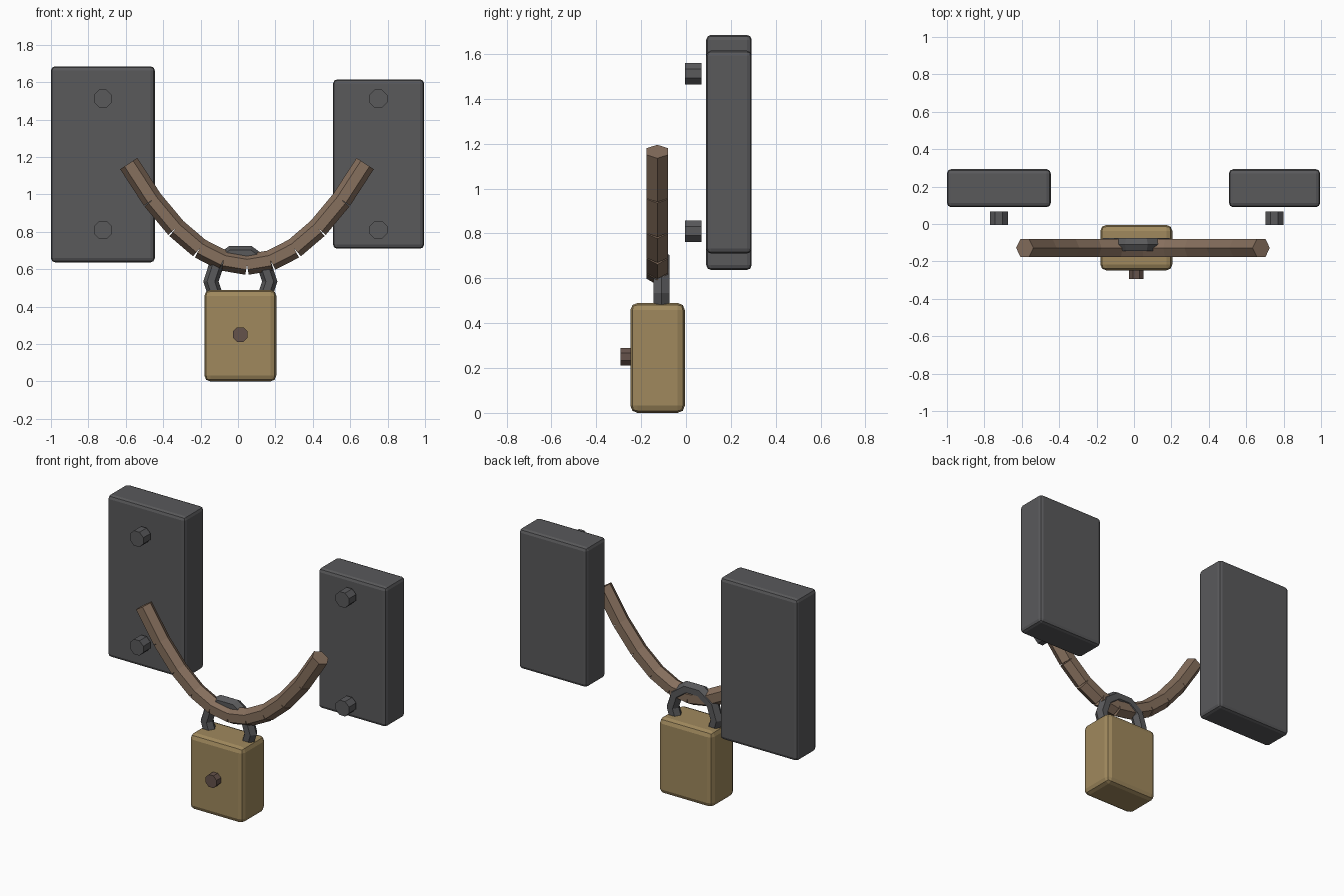
import bpy, math
from mathutils import Vector, Matrix

if "Cube" in bpy.data.objects:
    bpy.data.objects.remove(bpy.data.objects["Cube"])


def material(name, rgb):
    m = bpy.data.materials.new(name)
    m.diffuse_color = (*rgb, 1)
    m.use_nodes = True
    m.node_tree.nodes["Principled BSDF"].inputs["Base Color"].default_value = m.diffuse_color
    return m


IRON = material("dark_iron", (0.10, 0.10, 0.105))
BRASS = material("brass", (0.35, 0.25, 0.11))
WOOD = material("brown", (0.24, 0.16, 0.11))
RUST = material("rust", (0.13, 0.085, 0.07))


def finish(name, mat):
    ob = bpy.context.object
    ob.name = name
    ob.data.materials.append(mat)
    return ob


def box(name, lo, hi, bevel, mat):
    lo, hi = Vector(lo), Vector(hi)
    bpy.ops.mesh.primitive_cube_add(size=1, location=(lo + hi) / 2)
    ob = finish(name, mat)
    ob.data.transform(Matrix.Diagonal((*(hi - lo), 1)))
    mod = ob.modifiers.new("rounded_edges", 'BEVEL')
    mod.width, mod.segments = bevel, 2
    return ob


def stud(name, x, z, y0, y1, r, mat):
    # octagonal pin along y with a flat side on top
    bpy.ops.mesh.primitive_cylinder_add(vertices=8, radius=r, depth=y1 - y0)
    ob = finish(name, mat)
    ob.data.transform(Matrix.Rotation(math.radians(90), 4, 'X')
                      @ Matrix.Rotation(math.radians(22.5), 4, 'Z'))
    ob.location = (x, (y0 + y1) / 2, z)


# Wall plates and their bolts
for side, x0, x1, z0, z1, bx in (("left", -1.0, -0.445, 0.637, 1.685, -0.722),
                                 ("right", 0.508, 0.995, 0.71, 1.615, 0.75)):
    box(side + "_plate", (x0, 0.09, z0), (x1, 0.293, z1), 0.022, IRON)
    for label, z in (("upper", 1.512), ("lower", 0.81)):
        stud(f"{side}_{label}_bolt", bx, z, -0.005, 0.068, 0.052, IRON)

# Sagging bar: straight hexagonal links along a parabola
CX, HALF, LOW, RISE, N = 0.048, 0.632, 0.625, 0.54, 10
path = []
for i in range(N + 1):
    u = 2 * i / N - 1
    path.append(Vector((CX + HALF * u, -0.128, LOW + RISE * u * u)))
for i, (a, b) in enumerate(zip(path, path[1:])):
    d = b - a
    bpy.ops.mesh.primitive_cylinder_add(vertices=6, radius=0.055, depth=d.length)
    ob = finish(f"sagging_link_{i + 1}", WOOD)
    tangent, side = d.normalized(), Vector((0, 1, 0))
    normal = side.cross(tangent)
    # local y carries the hexagon corners, so it points across the curve
    ob.matrix_world = Matrix.Translation((a + b) / 2) @ Matrix(
        (-side, normal, tangent)).transposed().to_4x4()
    if ob.matrix_world.determinant() < 0:
        ob.matrix_world = ob.matrix_world @ Matrix.Diagonal((-1, 1, 1, 1))

# Padlock body, key pin and shackle
box("lock_body", (-0.18, -0.248, 0), (0.205, -0.005, 0.49), 0.032, BRASS)
stud("key_pin", 0.012, 0.25, -0.293, -0.2, 0.043, RUST)
bpy.ops.mesh.primitive_torus_add(major_segments=10, minor_segments=6,
                                 major_radius=0.157, minor_radius=0.041)
ob = finish("shackle", IRON)
ob.data.transform(Matrix.Rotation(math.radians(90), 4, 'X'))
ob.location = (0.0125, -0.11, 0.535)
